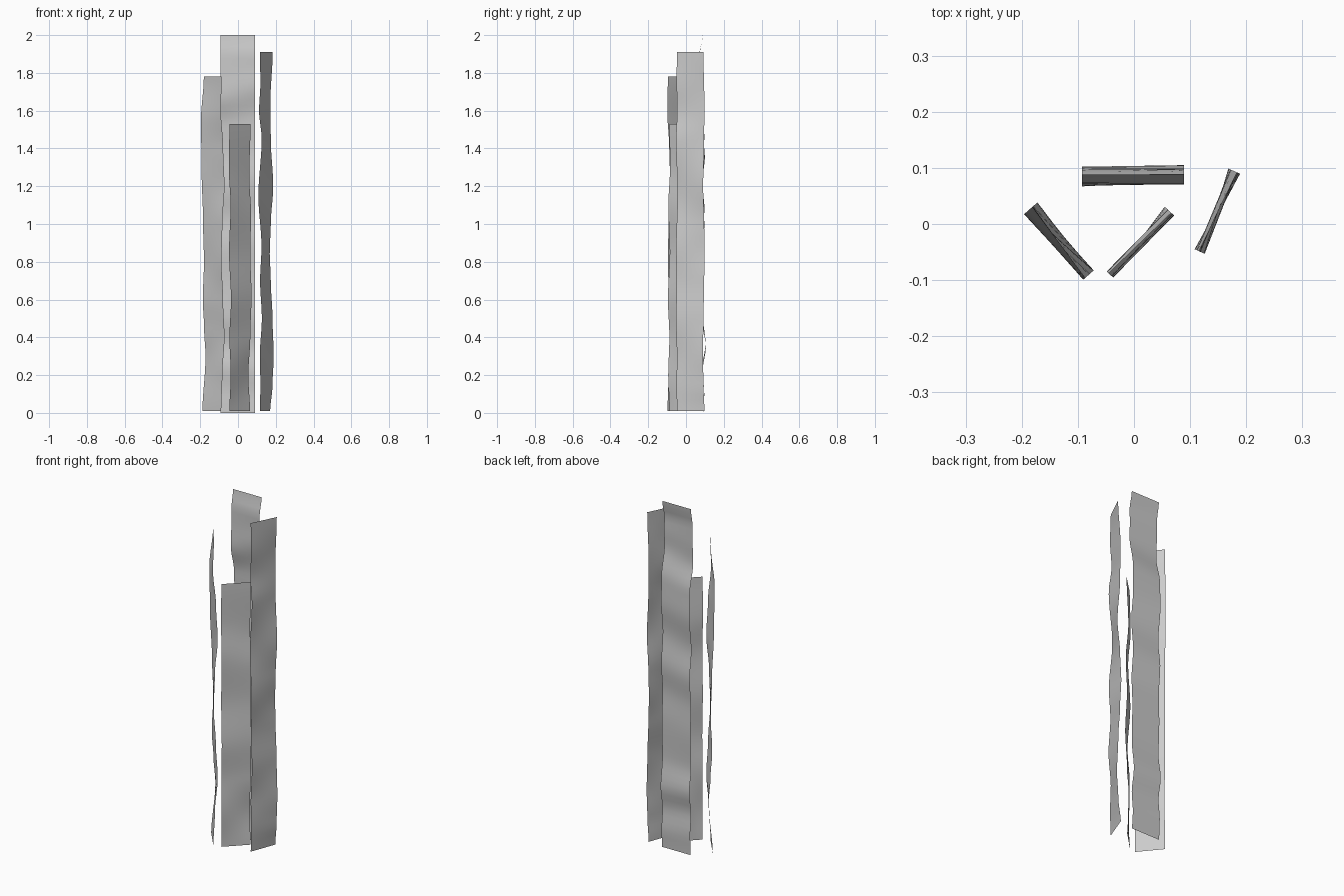
import bpy, bmesh
from mathutils import Vector


def sample(keys, z):
    # smooth interpolation of (height, offset) keys
    for (z0, a), (z1, b) in zip(keys, keys[1:]):
        if z <= z1:
            t = max(0.0, (z - z0) / (z1 - z0))
            return a + (b - a) * t * t * (3 - 2 * t)
    return keys[-1][1]


def strip(name, p0, p1, bottom, top, left, right, rows=64, cols=6):
    # upright ribbon from p0 to p1, rippled along its normal
    p0, p1 = Vector(p0), Vector(p1)
    d = (p1 - p0).normalized()
    n = Vector((d.y, -d.x)) if d.y > 0.01 else Vector((-d.y, d.x))
    bm = bmesh.new()
    grid = []
    for i in range(rows + 1):
        z = bottom + (top - bottom) * i / rows
        a, b = sample(left, z), sample(right, z)
        row = []
        for j in range(cols + 1):
            t = j / cols
            p = p0.lerp(p1, t) + n * (a + (b - a) * t)
            row.append(bm.verts.new((p.x, p.y, z)))
        grid.append(row)
    for r0, r1 in zip(grid, grid[1:]):
        for j in range(cols):
            f = bm.faces.new((r0[j], r0[j + 1], r1[j + 1], r1[j]))
            f.smooth = True
    me = bpy.data.meshes.new(name)
    bm.to_mesh(me)
    bm.free()
    ob = bpy.data.objects.new(name, me)
    bpy.context.collection.objects.link(ob)


# tall back ribbon
strip("back_ribbon", (-0.093, 0.085), (0.089, 0.085), 0.0, 2.0,
      [(0, .005), (.12, .01), (.24, .0), (.36, .018), (.5, .0), (.7, .006), (.86, .002),
       (1.02, .014), (1.18, -.002), (1.38, .016), (1.52, .012), (1.68, -.018),
       (1.8, -.013), (1.9, -.012), (2, .003)],
      [(0, .006), (.1, .012), (.22, .003), (.35, .02), (.52, .004), (.74, .008), (.9, .002),
       (1.06, .014), (1.24, .0), (1.42, .015), (1.56, .013), (1.74, -.015),
       (1.82, -.012), (1.9, -.014), (2, .004)])

# left ribbon
strip("left_ribbon", (-0.184, 0.028), (-0.080, -0.090), 0.01, 1.78,
      [(0, -.006), (.3, .016), (.45, .006), (.6, -.003), (.8, .005), (1, -.001),
       (1.3, -.012), (1.55, -.016), (1.78, .004)],
      [(0, -.012), (.2, -.004), (.4, .011), (.6, .001), (.8, -.01), (1, -.004),
       (1.2, .011), (1.4, .002), (1.6, -.014), (1.78, -.009)])

# short middle ribbon
strip("middle_ribbon", (-0.043, -0.090), (0.062, 0.024), 0.01, 1.53,
      [(0, -.004), (.2, .006), (.4, -.003), (.6, .008), (.85, -.006), (1.1, .005),
       (1.3, -.008), (1.53, -.003)],
      [(0, .003), (.2, -.01), (.4, .004), (.62, .013), (.85, .004), (1.05, .01),
       (1.25, -.003), (1.53, .006)])

# right ribbon
strip("right_ribbon", (0.117, -0.049), (0.179, 0.094), 0.01, 1.91,
      [(0, -.002), (.15, .002), (.3, -.002), (.5, .01), (.7, .0), (.88, .008),
       (1.15, -.01), (1.45, .009), (1.6, -.006), (1.75, .002), (1.91, -.002)],
      [(0, -.01), (.15, .004), (.3, .011), (.5, .004), (.7, -.006), (.85, -.012),
       (1.0, -.006), (1.2, .008), (1.45, -.006), (1.65, -.008), (1.91, .005)])
